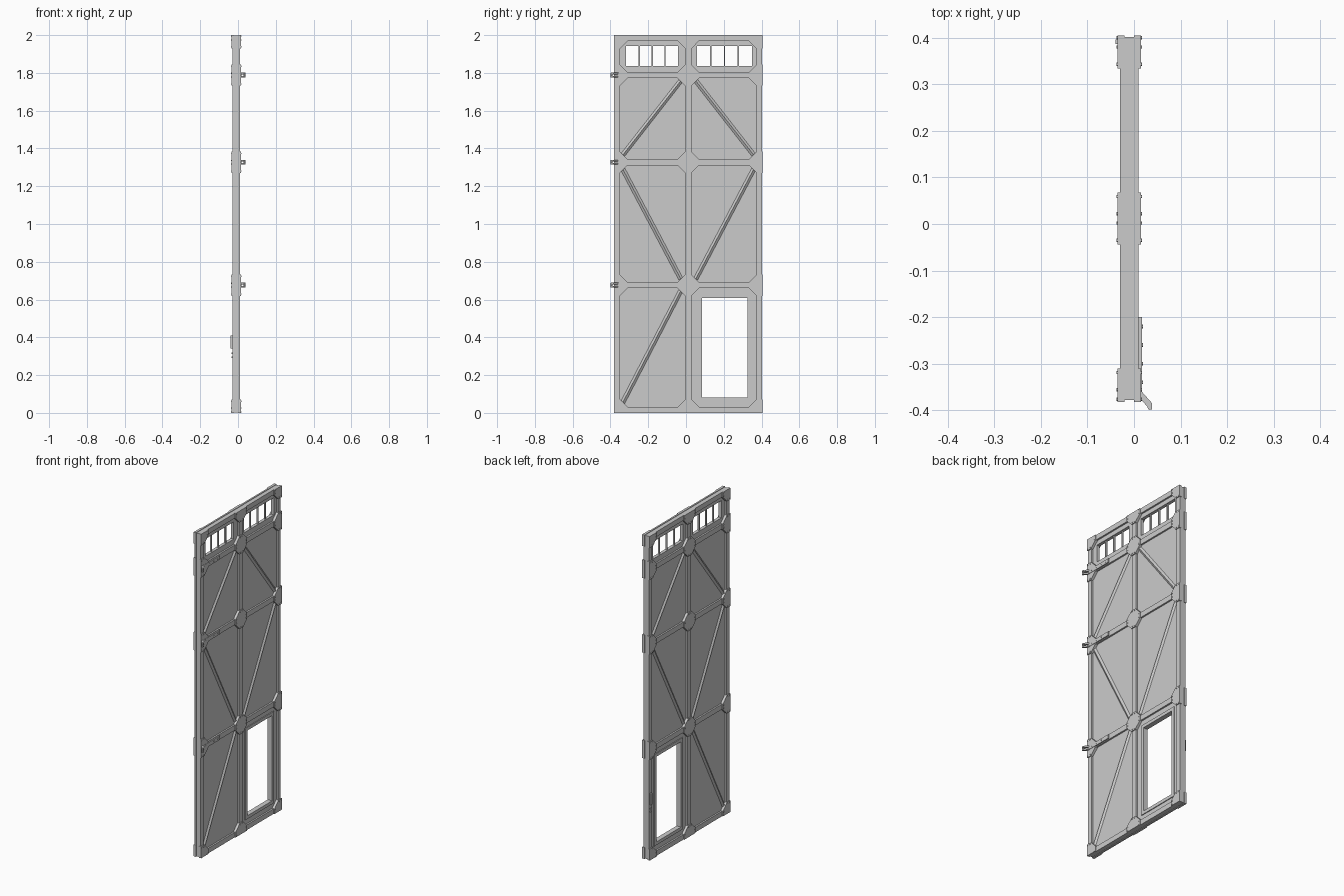
import bpy, bmesh, math
from mathutils import Vector, Matrix

if "Cube" in bpy.data.objects:
    bpy.data.objects.remove(bpy.data.objects["Cube"])

CX = -0.01                               # middle of the door thickness
Y0, Y1, H = -0.381, 0.402, 2.0           # door outline
COLS = [-0.366, 0.012, 0.390]            # stile centres
ROWS = [0.015, 0.676, 1.327, 1.788, 1.985]   # rail centres
HW = 0.016                               # half width of stiles and rails
CORE, FRAME, PLATE = 0.010, 0.020, 0.0255    # half thickness of the layers
WINDOWS = [(-0.317, -0.042, 1.836, 1.942), (0.058, 0.349, 1.836, 1.942)]
HATCH = (0.085, 0.325, 0.082, 0.608)


def finish(bm, name):
    bmesh.ops.recalc_face_normals(bm, faces=bm.faces[:])
    me = bpy.data.meshes.new(name)
    bm.to_mesh(me)
    bm.free()
    ob = bpy.data.objects.new(name, me)
    bpy.context.collection.objects.link(ob)
    return ob


def box(bm, x0, x1, y0, y1, z0, z1):
    m = Matrix.Translation(((x0 + x1) / 2, (y0 + y1) / 2, (z0 + z1) / 2))
    m = m @ Matrix.Diagonal((abs(x1 - x0), y1 - y0, z1 - z0, 1))
    bmesh.ops.create_cube(bm, size=1, matrix=m)


def prism(bm, pts, vec):
    f = bm.faces.new([bm.verts.new(p) for p in pts])
    r = bmesh.ops.extrude_face_region(bm, geom=[f], use_keep_orig=True)
    bmesh.ops.translate(bm, vec=vec, verts=[v for v in r["geom"] if isinstance(v, bmesh.types.BMVert)])


def clamp(v, a, b):
    return max(a, min(b, v))


# Core sheet with the window and hatch openings
bm = bmesh.new()
holes = WINDOWS + [HATCH]
inset = 0.003
ys = sorted({Y0 + inset, Y1 - 0.001} | {v for h in holes for v in h[:2]})
zs = sorted({inset, H - inset} | {v for h in holes for v in h[2:]})
grid = {(y, z): bm.verts.new((CX - CORE, y, z)) for y in ys for z in zs}
for a, b in zip(ys, ys[1:]):
    for c, d in zip(zs, zs[1:]):
        my, mz = (a + b) / 2, (c + d) / 2
        if not any(h[0] < my < h[1] and h[2] < mz < h[3] for h in holes):
            bm.faces.new([grid[k] for k in ((a, c), (b, c), (b, d), (a, d))])
r = bmesh.ops.extrude_face_region(bm, geom=bm.faces[:], use_keep_orig=True)
bmesh.ops.translate(bm, vec=(2 * CORE, 0, 0),
                    verts=[v for v in r["geom"] if isinstance(v, bmesh.types.BMVert)])
finish(bm, "core_sheet")

# Window bars
bm = bmesh.new()
for y0, y1, z0, z1 in WINDOWS:
    for i in (1, 2, 3):
        y = y0 + (y1 - y0) * i / 4
        box(bm, CX - 0.005, CX + 0.005, y - 0.0035, y + 0.0035, z0 - 0.002, z1 + 0.002)
finish(bm, "window_bars")

# Diagonal braces: (column, row, rising)
BRACES = [(0, 2, True), (1, 2, False), (0, 1, False), (1, 1, True), (0, 0, True)]

for side, tag in ((1, "back"), (-1, "front")):
    def X(d):
        return CX + side * d

    # Stiles and rails
    bm = bmesh.new()
    for y in COLS:
        box(bm, X(CORE), X(FRAME), max(y - HW, Y0), min(y + HW, Y1), 0, H)
    finish(bm, tag + "_stiles")
    bm = bmesh.new()
    for z in ROWS:
        for a, b in zip(COLS, COLS[1:]):
            box(bm, X(CORE), X(FRAME), a + HW, b - HW, max(z - HW, 0), min(z + HW, H))
    finish(bm, tag + "_rails")

    # Ridge-shaped diagonal braces
    bm = bmesh.new()
    for c, r, up in BRACES:
        ya, yb = COLS[c] + 0.028, COLS[c + 1] - 0.04
        if c == 1:
            ya, yb = COLS[c] + 0.04, COLS[c + 1] - 0.028
        za, zb = ROWS[r] + 0.034, ROWS[r + 1] - 0.03
        if not up:
            za, zb = zb, za
        a, b = Vector((0, ya, za)), Vector((0, yb, zb))
        n = (b - a).normalized().cross(Vector((1, 0, 0))) * 0.012
        base, top = Vector((X(CORE), 0, 0)), Vector((X(FRAME - 0.001), 0, 0))
        prism(bm, [a + base - n, a + base + n, a + top], b - a)
    finish(bm, tag + "_braces")

    # Chamfered gusset plates with rivets
    bm, rv = bmesh.new(), bmesh.new()
    e, k = 0.056, 0.017
    octagon = [(e, -k), (e, k), (k, e), (-k, e), (-e, k), (-e, -k), (-k, -e), (k, -e)]
    rivets = [(s * 0.047, t * 0.01) for s in (1, -1) for t in (1, -1)]
    rivets += [(b, a) for a, b in rivets]
    for y in COLS:
        for z in ROWS:
            pts = []
            for dy, dz in octagon:
                p = (X(CORE), clamp(y + dy, Y0 - 0.001, Y1 + 0.003), clamp(z + dz, 0, H))
                if p not in pts:
                    pts.append(p)
            prism(bm, pts, (side * (PLATE - CORE), 0, 0))
            for dy, dz in rivets:
                if Y0 < y + dy < Y1 and 0 < z + dz < H:
                    m = Matrix.Translation((X(PLATE), y + dy, z + dz)) @ Matrix.Rotation(math.pi / 2, 4, 'Y')
                    bmesh.ops.create_cone(rv, cap_ends=True, segments=6, radius1=0.0035,
                                          radius2=0.0035, depth=0.004, matrix=m)
    finish(bm, tag + "_gussets")
    finish(rv, tag + "_rivets")

    # Low trim around the hatch opening
    bm = bmesh.new()
    y0, y1, z0, z1 = HATCH
    w, d = 0.02, CORE + 0.005
    box(bm, X(CORE), X(d), y0 - w, y0, z0 - w, z1 + w)
    box(bm, X(CORE), X(d), y1, y1 + w, z0 - w, z1 + w)
    box(bm, X(CORE), X(d), y0, y1, z0 - w, z0)
    box(bm, X(CORE), X(d), y0, y1, z1, z1 + w)
    finish(bm, tag + "_hatch_trim")

# Strap hinges with two cranked prongs
bm = bmesh.new()
for z in ROWS[1:4]:
    box(bm, 0.009, 0.0175, -0.365, -0.20, z - 0.012, z + 0.012)
    for zz in (z - 0.013, z + 0.004):
        prism(bm, [(x, y, zz) for x, y in ((0.015, -0.358), (0.039, -0.385), (0.039, -0.398),
                                           (0.033, -0.398), (0.025, -0.388), (0.015, -0.376))],
              (0, 0, 0.009))
    m = Matrix.Translation((0.034, -0.394, z))
    bmesh.ops.create_cone(bm, cap_ends=True, segments=8, radius1=0.005, radius2=0.005,
                          depth=0.024, matrix=m)
    for y in (-0.22, -0.26, -0.30, -0.34):
        m = Matrix.Translation((0.0175, y, z)) @ Matrix.Rotation(math.pi / 2, 4, 'Y')
        bmesh.ops.create_cone(bm, cap_ends=True, segments=6, radius1=0.004, radius2=0.004,
                              depth=0.003, matrix=m)
finish(bm, "hinges")

# Small latch beside the hatch
bm = bmesh.new()
box(bm, -0.040, -0.029, 0.386, 0.396, 0.34, 0.41)
for z in (0.295, 0.315):
    box(bm, -0.034, -0.029, 0.387, 0.395, z - 0.004, z + 0.004)
finish(bm, "latch")
